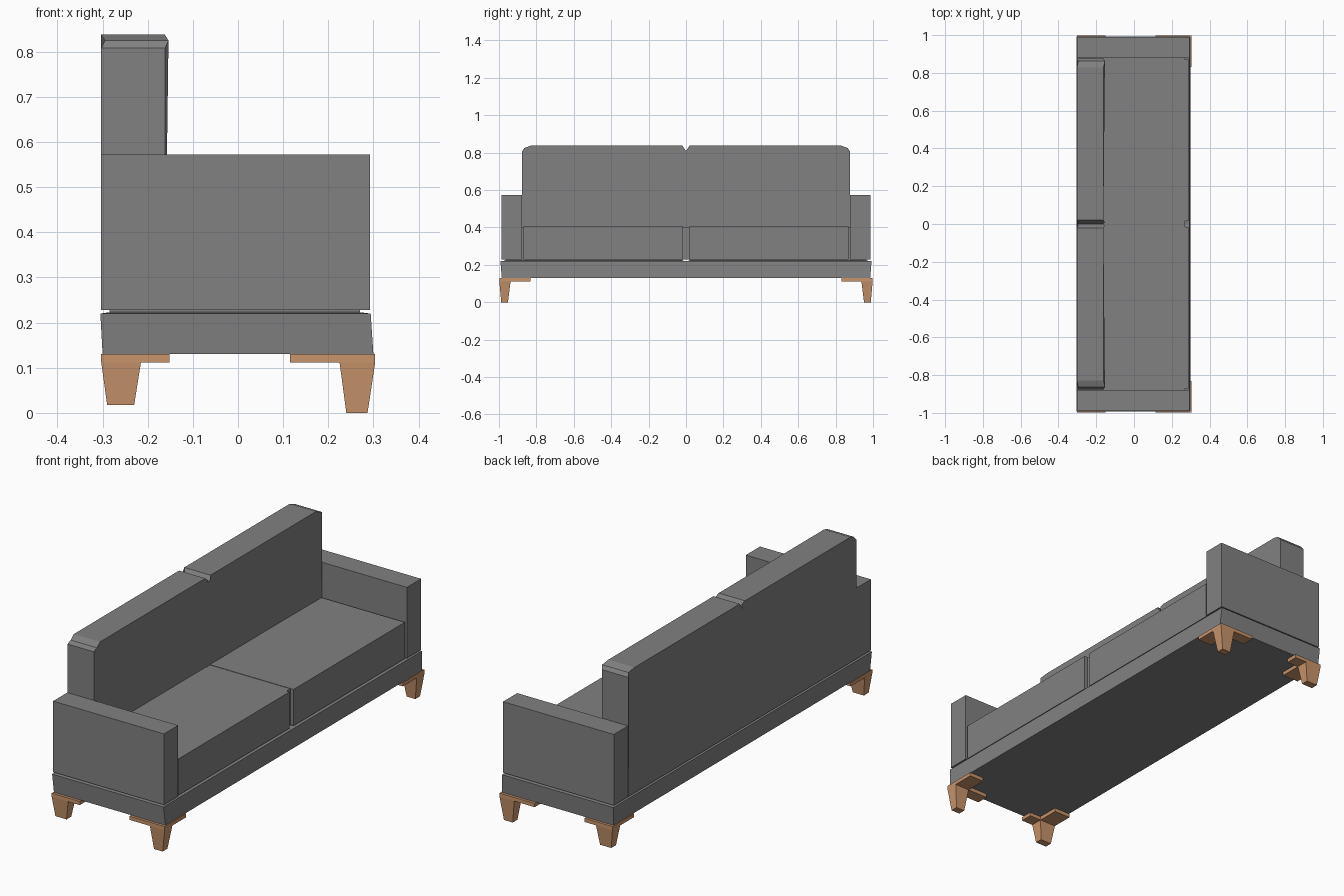
import bpy, bmesh

if "Cube" in bpy.data.objects:
    bpy.data.objects.remove(bpy.data.objects["Cube"])


def material(name, rgb):
    m = bpy.data.materials.new(name)
    m.diffuse_color = (*rgb, 1)
    m.use_nodes = True
    m.node_tree.nodes["Principled BSDF"].inputs["Base Color"].default_value = m.diffuse_color
    return m


GREY = material("grey fabric", (0.22, 0.22, 0.22))
WOOD = material("light wood", (0.58, 0.30, 0.15))


def loft(name, rings, mat):
    """Closed solid through rings of equal point count."""
    bm = bmesh.new()
    vs = [[bm.verts.new(p) for p in r] for r in rings]
    n = len(vs[0])
    bm.faces.new(vs[0])
    bm.faces.new(vs[-1])
    for a, b in zip(vs, vs[1:]):
        for i in range(n):
            j = (i + 1) % n
            bm.faces.new((a[i], a[j], b[j], b[i]))
    bmesh.ops.recalc_face_normals(bm, faces=bm.faces)
    me = bpy.data.meshes.new(name)
    bm.to_mesh(me)
    bm.free()
    me.materials.append(mat)
    ob = bpy.data.objects.new(name, me)
    bpy.context.collection.objects.link(ob)
    return ob


def rect(x0, x1, y0, y1, z):
    return [(x0, y0, z), (x1, y0, z), (x1, y1, z), (x0, y1, z)]


def box(name, x0, x1, y0, y1, z0, z1, mat):
    return loft(name, [rect(x0, x1, y0, y1, z0), rect(x0, x1, y0, y1, z1)], mat)


for s, side in ((1, "left"), (-1, "right")):
    # base half: flared sides with a bevelled top, meeting at the middle
    loft(side + "_base", [
        rect(-0.300, 0.300, 0, s * 0.985, 0.13),
        rect(-0.305, 0.294, 0, s * 0.992, 0.22),
        rect(-0.285, 0.270, s * 0.02, s * 0.965, 0.223),
        rect(-0.285, 0.270, s * 0.02, s * 0.965, 0.230)], GREY)

    # armrest
    box(side + "_armrest", -0.303, 0.293, s * 0.878, s * 0.987, 0.228, 0.573, GREY)

    # seat cushion, front corners cut away by narrow recesses
    box(side + "_seat", -0.17, 0.288, s * 0.016, s * 0.870, 0.228, 0.405, GREY)
    box(side + "_seat_seam", -0.17, 0.270, 0, s * 0.016, 0.228, 0.403, GREY)
    box(side + "_seat_gap", -0.17, 0.270, s * 0.870, s * 0.878, 0.228, 0.400, GREY)

    # backrest half: rounded outer corner, notch at the middle
    profile = [(0, 0.228, 0), (0.876, 0.228, 0), (0.876, 0.808, 0),
               (0.864, 0.825, 0.008), (0.828, 0.838, 0),
               (0.020, 0.838, 0), (0.010, 0.824, 0.008), (0, 0.808, 0)]
    loft(side + "_backrest",
         [[(x + dx, s * y, z) for y, z, dx in profile] for x in (-0.303, -0.162)], GREY)

    # front leg with L-shaped bracket
    loft(side + "_front_leg", [
        rect(0.240, 0.287, s * 0.952, s * 0.988, 0),
        rect(0.225, 0.304, s * 0.938, s * 0.998, 0.112),
        rect(0.225, 0.304, s * 0.938, s * 0.998, 0.13)], WOOD)
    box(side + "_front_bracket_x", 0.115, 0.225, s * 0.938, s * 0.998, 0.112, 0.13, WOOD)
    box(side + "_front_bracket_y", 0.225, 0.304, s * 0.832, s * 0.938, 0.112, 0.13, WOOD)

    # back leg, slightly shorter
    loft(side + "_back_leg", [
        rect(-0.290, -0.230, s * 0.952, s * 0.988, 0.018),
        rect(-0.303, -0.215, s * 0.938, s * 0.998, 0.112),
        rect(-0.303, -0.215, s * 0.938, s * 0.998, 0.13)], WOOD)
    box(side + "_back_bracket_x", -0.215, -0.152, s * 0.938, s * 0.998, 0.112, 0.13, WOOD)
    box(side + "_back_bracket_y", -0.303, -0.215, s * 0.832, s * 0.938, 0.112, 0.13, WOOD)
